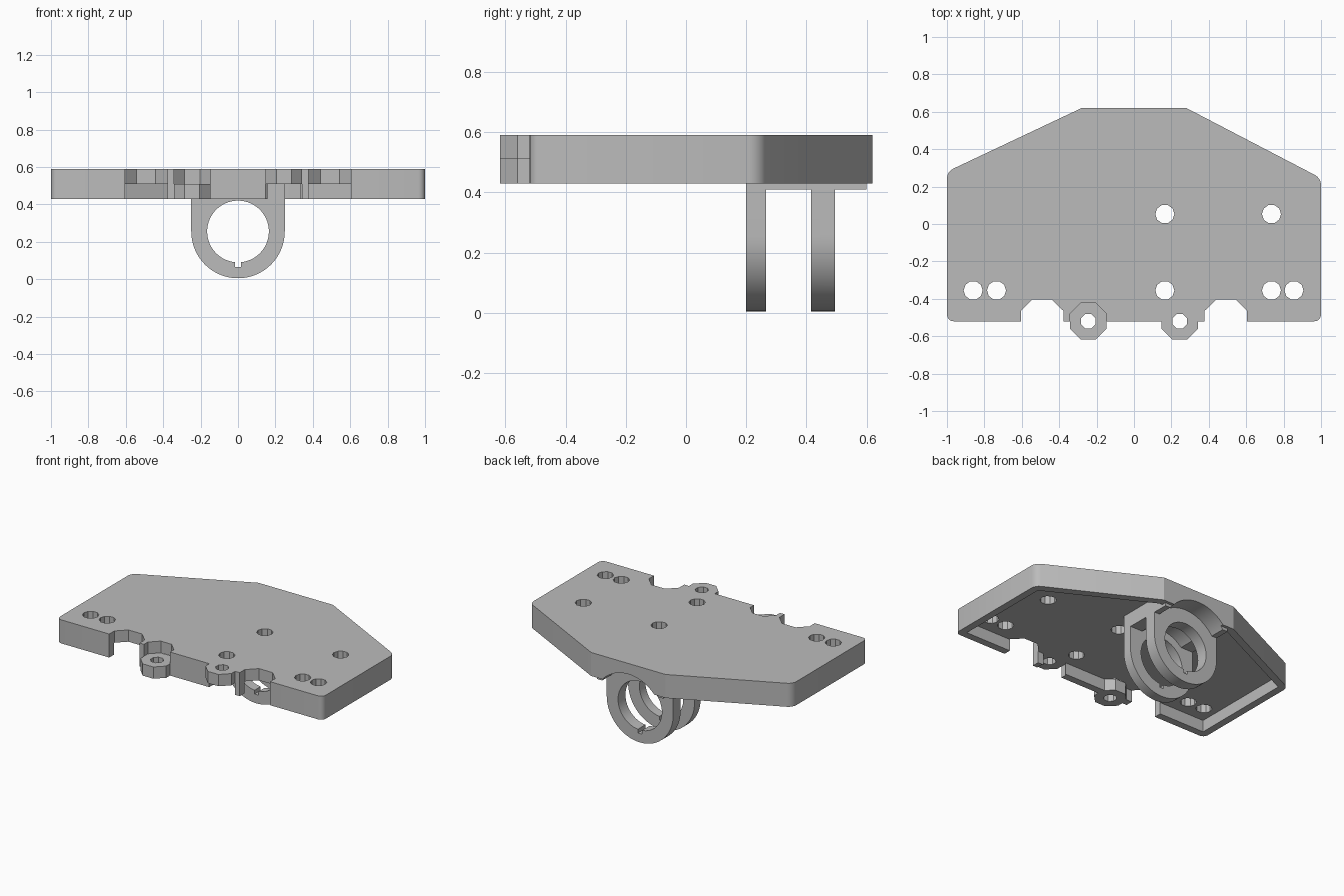
import bpy, bmesh, math
from mathutils import Matrix, Vector

if "Cube" in bpy.data.objects:
    bpy.data.objects.remove(bpy.data.objects["Cube"], do_unlink=True)

grey = bpy.data.materials.new("plain_grey")
grey.use_nodes = True
colour = (0.5, 0.5, 0.5, 1)
grey.diffuse_color = colour
grey.node_tree.nodes["Principled BSDF"].inputs["Base Color"].default_value = colour

BOTTOM, MID, TOP = 0.43, 0.51, 0.59
AXIS = 0.255        # height of the ring centre
BOSS_X, BOSS_Y = 0.245, -0.52


def prism(name, points, low, high, along_y=False, round_sides=False):
    """Extrude a flat outline along z, or an x-z outline along y."""
    bm = bmesh.new()
    place = (lambda a, b, d: (a, d, b)) if along_y else (lambda a, b, d: (a, b, d))
    face = bm.faces.new([bm.verts.new(place(a, b, low)) for a, b in points])
    top = bmesh.ops.extrude_face_region(bm, geom=[face], use_keep_orig=True)["geom"]
    verts = [v for v in top if isinstance(v, bmesh.types.BMVert)]
    bmesh.ops.translate(bm, verts=verts, vec=place(0, 0, high - low))
    if round_sides:
        edges = [e for e in bm.edges if all(abs(v.co.x) > 0.99 for v in e.verts)
                 and abs(e.verts[0].co.z - e.verts[1].co.z) > 0.1]
        bmesh.ops.bevel(bm, geom=edges, offset=0.035, segments=4,
                        profile=0.5, affect='EDGES')
    bmesh.ops.recalc_face_normals(bm, faces=bm.faces[:])
    mesh = bpy.data.meshes.new(name)
    bm.to_mesh(mesh)
    bm.free()
    obj = bpy.data.objects.new(name, mesh)
    mesh.materials.append(grey)
    bpy.context.collection.objects.link(obj)
    return obj


def box(name, x0, x1, b0, b1, low, high, along_y=False):
    return prism(name, [(x0, b0), (x1, b0), (x1, b1), (x0, b1)], low, high, along_y)


def circle(cx, cy, r, sides, turn=0.0):
    steps = [turn + math.tau * i / sides for i in range(sides)]
    return [(cx + r * math.cos(t), cy + r * math.sin(t)) for t in steps]


def octagon(cx, cy, apothem):
    return circle(cx, cy, apothem / math.cos(math.pi / 8), 8, math.pi / 8)


def combine(target, tool, operation):
    """Apply a boolean and discard the tool."""
    mod = target.modifiers.new("combine", 'BOOLEAN')
    mod.object, mod.operation, mod.solver = tool, operation, 'EXACT'
    bpy.context.view_layer.objects.active = target
    bpy.ops.object.modifier_apply(modifier=mod.name)
    bpy.data.objects.remove(tool, do_unlink=True)


def cut(target, tool):
    combine(target, tool, 'DIFFERENCE')


def add(target, tool):
    combine(target, tool, 'UNION')


# Plate with a hollow underside
plate = prism("mounting_plate", [(-1, -0.52), (1, -0.52), (1, 0.245), (0.28, 0.62),
                                 (-0.28, 0.62), (-1, 0.28)], BOTTOM, TOP, round_sides=True)
cut(plate, prism("recess", [(-0.95, -0.47), (0.95, -0.47), (0.95, 0.21), (0.27, 0.57),
                            (-0.27, 0.57), (-0.95, 0.25)], 0.3, MID))

# Chamfered notches in the front edge
for s in (-1, 1):
    notch = [(0.377, -0.6), (0.605, -0.6), (0.605, -0.465),
             (0.543, -0.403), (0.44, -0.403), (0.377, -0.465)]
    cut(plate, prism("notch", [(s * x, y) for x, y in notch], 0.3, 0.7))

# Saddle block and the two hanging rings
add(plate, box("saddle", -0.25, 0.25, 0.2, 0.6, 0.41, 0.53))
lower_half = [(0.25 * math.cos(t), AXIS + 0.25 * math.sin(t))
              for t in (math.pi + math.pi * i / 32 for i in range(33))]
for y0, y1 in ((0.2, 0.265), (0.415, 0.495)):
    add(plate, prism("ring", lower_half + [(0.25, 0.53), (-0.25, 0.53)], y0, y1, True))

# Round clearances, bore and keyway
cut(plate, prism("rear_scoop", circle(0, AXIS, 0.262, 64), 0.495, 0.7, True))
cut(plate, prism("middle_scoop", circle(0, AXIS, 0.22, 64), 0.265, 0.415, True))
cut(plate, prism("bore", circle(0, AXIS, 0.165, 64), 0.1, 0.7, True))
cut(plate, box("keyway", -0.015, 0.015, 0.065, 0.15, 0.1, 0.7, True))

# Interlocking hinge bosses: low on the right, high on the left
for x, low, high, free_low, free_high in ((-BOSS_X, BOTTOM, MID, MID, 0.7),
                                          (BOSS_X, MID, TOP, 0.3, MID)):
    cut(plate, prism("boss_clearance", octagon(x, BOSS_Y, 0.098), free_low, free_high))
    add(plate, prism("boss", octagon(x, BOSS_Y, 0.097), low, high))
    cut(plate, prism("pin_hole", octagon(x, BOSS_Y, 0.039), 0.3, 0.7))

# Screw holes
for x, y in ((-0.86, -0.355), (-0.735, -0.355), (0.165, -0.355), (0.165, 0.053),
             (0.735, 0.053), (0.735, -0.355), (0.855, -0.355)):
    cut(plate, prism("screw_hole", circle(x, y, 0.051, 10), 0.3, 0.7))

# Smooth curves, sharp edges
bpy.ops.object.select_all(action='DESELECT')
plate.select_set(True)
bpy.context.view_layer.objects.active = plate
bpy.ops.object.shade_smooth_by_angle(angle=math.radians(25))
